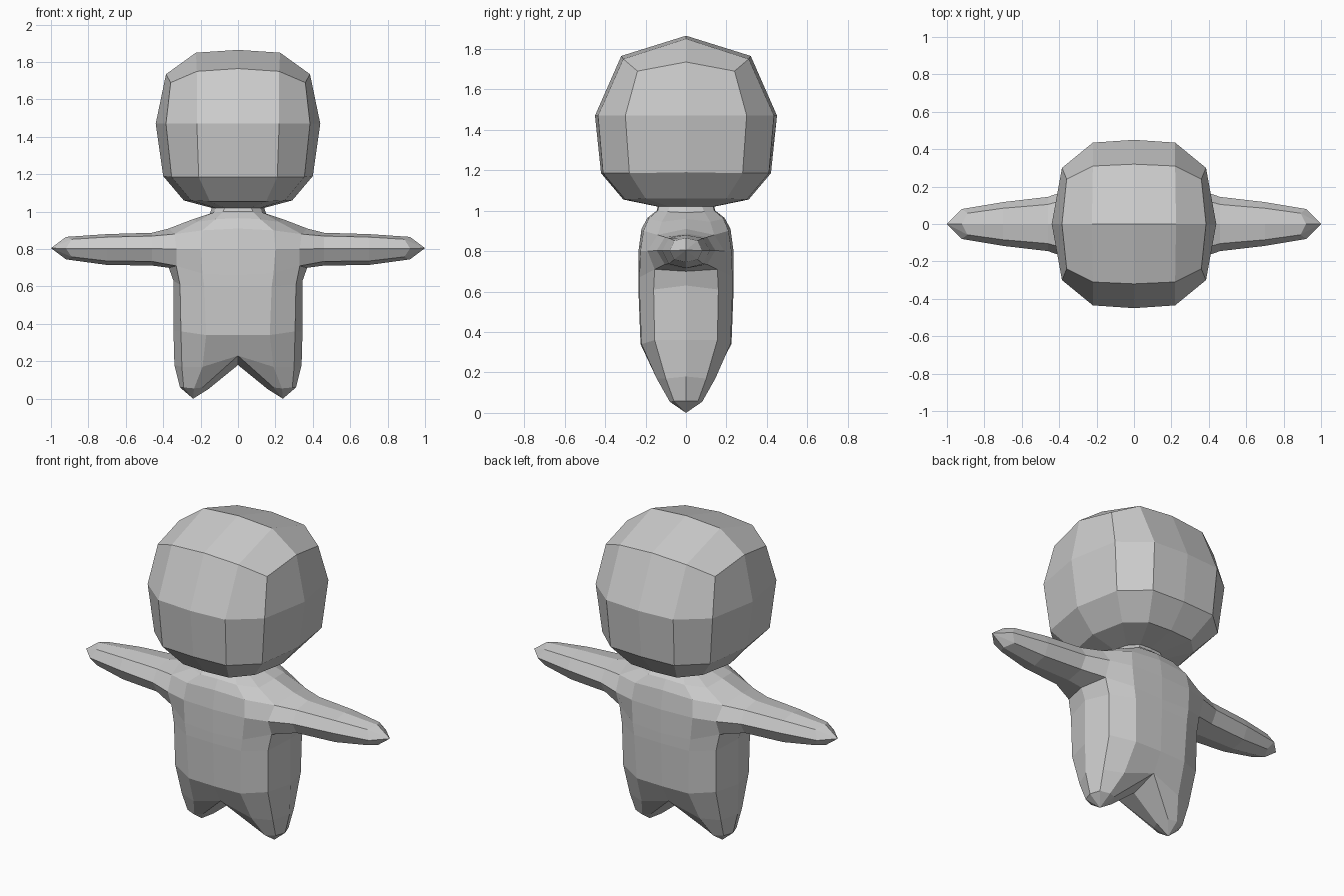
import bpy, bmesh

if "Cube" in bpy.data.objects:
    bpy.data.objects.remove(bpy.data.objects["Cube"])

grey = bpy.data.materials.new("plain_grey")
grey.diffuse_color = (0.6, 0.6, 0.6, 1)
grey.use_nodes = True
grey.node_tree.nodes["Principled BSDF"].inputs["Base Color"].default_value = grey.diffuse_color


def arc(bm, front, diag, corner, side):
    """Half ring from front to back: (y,z), (x,y,z), (x,y,z), (x,z)."""
    pts = [(0, -front[0], front[1]), (diag[0], -diag[1], diag[2]),
           (corner[0], -corner[1], corner[2]), (side[0], 0, side[1])]
    pts += [(x, -y, z) for x, y, z in reversed(pts[:3])]
    return [bm.verts.new(p) for p in pts]


def bridge(bm, a, b, closed=False, skip=()):
    n = len(a)
    for i in range(n if closed else n - 1):
        if i not in skip:
            j = (i + 1) % n
            bm.faces.new((a[i], a[j], b[j], b[i]))


def fan(bm, ring, tip):
    for i in range(len(ring)):
        bm.faces.new((ring[i], ring[(i + 1) % len(ring)], tip))


def finish(bm, name):
    bmesh.ops.recalc_face_normals(bm, faces=bm.faces)
    # The half shell is open, so make sure it points away from its axis
    bm.normal_update()
    if sum(f.normal.dot((f.calc_center_median().x, f.calc_center_median().y, 0))
           * f.calc_area() for f in bm.faces) < 0:
        bmesh.ops.reverse_faces(bm, faces=bm.faces)
    mesh = bpy.data.meshes.new(name)
    bm.to_mesh(mesh)
    bm.free()
    mesh.materials.append(grey)
    ob = bpy.data.objects.new(name, mesh)
    bpy.context.collection.objects.link(ob)
    mirror = ob.modifiers.new("mirror", 'MIRROR')
    mirror.use_clip = True


# Head: stacked half rings with a ridged cap
bm = bmesh.new()
rings = [
    arc(bm, (.14, 1.02), (.07, .135, 1.02), (.12, .08, 1.02), (.14, 1.02)),
    arc(bm, (.31, 1.055), (.15, .30, 1.055), (.25, .20, 1.06), (.29, 1.06)),
    arc(bm, (.42, 1.185), (.21, .41, 1.185), (.355, .28, 1.185), (.40, 1.19)),
    arc(bm, (.45, 1.47), (.22, .435, 1.47), (.385, .30, 1.47), (.44, 1.47)),
    arc(bm, (.32, 1.765), (.22, .31, 1.75), (.36, .24, 1.69), (.385, 1.735)),
]
for a, b in zip(rings, rings[1:]):
    bridge(bm, a, b)
top = rings[-1]
peak, shoulder = bm.verts.new((0, 0, 1.865)), bm.verts.new((.225, 0, 1.85))
bm.faces.new((top[0], top[1], shoulder, peak))
bm.faces.new((top[1], top[2], top[3], shoulder))
bm.faces.new((top[3], top[4], top[5], shoulder))
bm.faces.new((top[5], top[6], peak, shoulder))
finish(bm, "head")

# Torso: half rings from the neck down to the hips
bm = bmesh.new()
rings = [
    arc(bm, (.14, 1.02), (.07, .135, 1.02), (.12, .08, 1.02), (.14, 1.02)),
    arc(bm, (.145, 1.0), (.08, .14, 1.0), (.13, .09, .995), (.15, .99)),
    arc(bm, (.19, .965), (.12, .185, .96), (.22, .12, .945), (.24, .96)),
    arc(bm, (.22, .91), (.19, .21, .90), (.34, .14, .88), (.37, .91)),
    arc(bm, (.235, .80), (.20, .225, .80), (.33, .19, .80), (.35, .80)),
    arc(bm, (.235, .66), (.19, .23, .67), (.33, .155, .71), (.37, .70)),
    arc(bm, (.235, .60), (.18, .23, .60), (.31, .16, .61), (.345, .63)),
    arc(bm, (.225, .34), (.17, .22, .34), (.305, .155, .36), (.345, .36)),
    arc(bm, (.165, .23), (.19, .145, .17), (.30, .10, .17), (.34, .18)),
]
for i, (a, b) in enumerate(zip(rings, rings[1:])):
    bridge(bm, a, b, skip=(2, 3) if i in (3, 4) else ())

# Arm: grown from the eight-sided shoulder hole to a pointed hand
up, mid, low = rings[3], rings[4], rings[5]
loop = [up[3], up[4], mid[4], low[4], low[3], low[2], mid[2], up[2]]
bm.verts.remove(mid[3])
for x, corner_x, y, z_top, z_low in ((.46, .46, .145, .887, .712),
                                     (.70, .70, .117, .88, .715),
                                     (.92, .89, .08, .865, .745)):
    cy, up_z, low_z = y * .72, .80 + (z_top - .80) * .8, .80 - (.80 - z_low) * .75
    ring = [bm.verts.new(p) for p in (
        (x, 0, z_top), (corner_x, cy, up_z), (x, y, .803), (corner_x, cy, low_z),
        (x, 0, z_low), (corner_x, -cy, low_z), (x, -y, .803), (corner_x, -cy, up_z))]
    bridge(bm, loop, ring, closed=True)
    loop = ring
fan(bm, loop, bm.verts.new((1.0, 0, .805)))

# Leg: hip ring closed through the crotch, tapering to a pointed foot
hip = rings[-1] + [bm.verts.new((0, 0, .18))]
foot = [bm.verts.new(p) for p in (
    (.19, -.06, .06), (.235, -.08, .055), (.29, -.06, .06), (.31, 0, .06),
    (.29, .06, .06), (.235, .08, .055), (.19, .06, .06), (.16, 0, .05))]
bridge(bm, hip, foot, closed=True)
fan(bm, foot, bm.verts.new((.24, 0, 0)))
finish(bm, "body")
